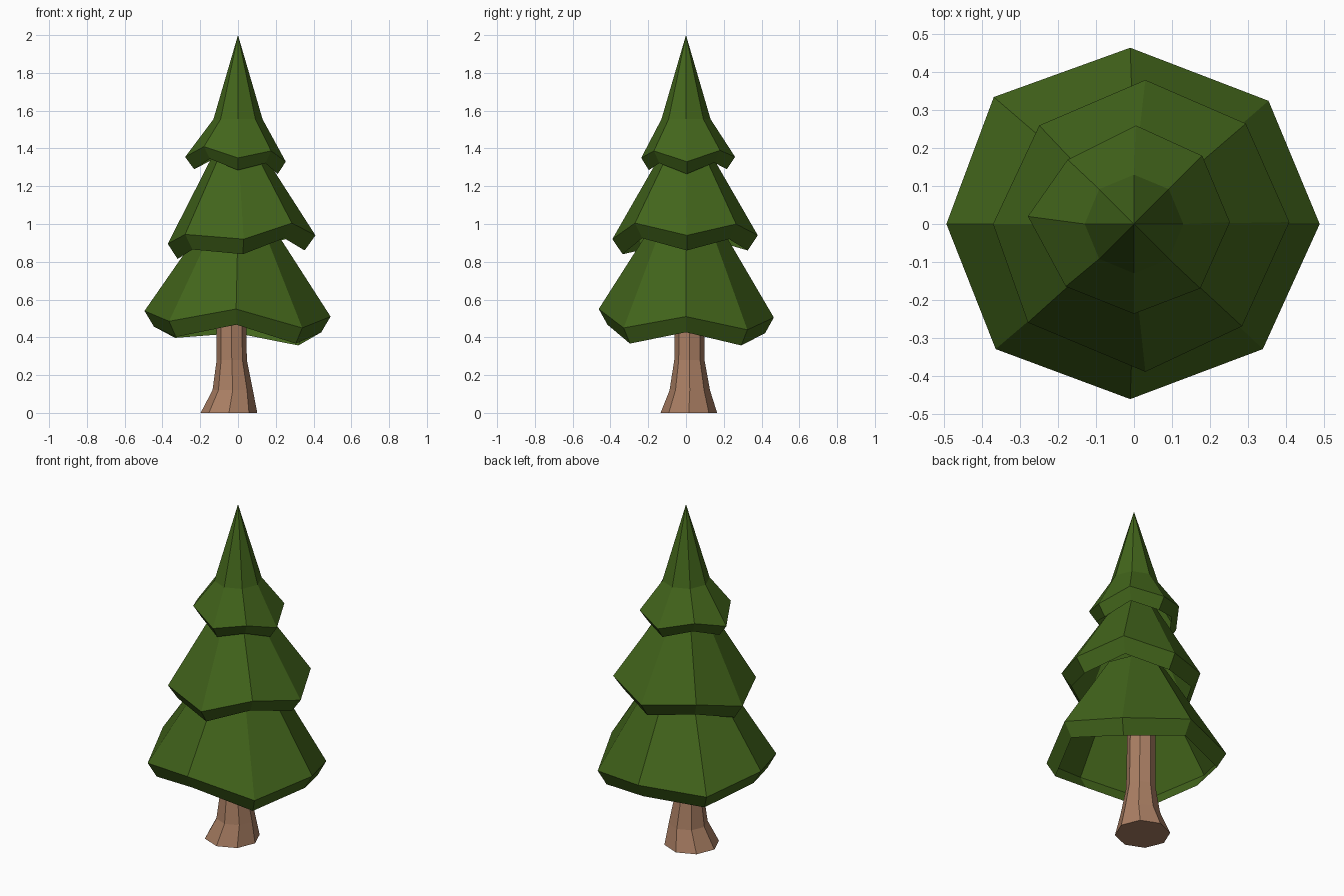
import bpy, bmesh
from math import cos, sin, pi

if "Cube" in bpy.data.objects:
    bpy.data.objects.remove(bpy.data.objects["Cube"])


def material(name, colour):
    m = bpy.data.materials.new(name)
    m.diffuse_color = colour
    m.use_nodes = True
    m.node_tree.nodes["Principled BSDF"].inputs["Base Color"].default_value = m.diffuse_color
    return m


def octagon(cx, cy, r, z):
    return [(cx + r * cos(i * pi / 4), cy + r * sin(i * pi / 4), z) for i in range(8)]


def loft(name, rings, mat, tip=None, cap=False):
    """Join rings of eight points, listed from bottom to top, with flat quads."""
    bm = bmesh.new()
    loops = [[bm.verts.new(p) for p in ring] for ring in rings]
    for low, high in zip(loops, loops[1:]):
        for i in range(8):
            j = (i + 1) % 8
            bm.faces.new((low[i], low[j], high[j], high[i]))
    if tip:
        t = bm.verts.new(tip)
        for i in range(8):
            bm.faces.new((loops[-1][i], loops[-1][(i + 1) % 8], t))
    if cap:
        bm.faces.new(loops[0][::-1])
        bm.faces.new(loops[-1])
    mesh = bpy.data.meshes.new(name)
    bm.to_mesh(mesh)
    bm.free()
    mesh.materials.append(mat)
    obj = bpy.data.objects.new(name, mesh)
    bpy.context.collection.objects.link(obj)


def tier(name, rim, scale, drop, top, tip=None):
    """Hollow skirt of branches: a rim tucked under a sloping cone."""
    lip = [(x * scale, y * scale, z - drop) for x, y, z in rim]
    loft(name, [lip, rim, top], green, tip)


green = material("needles", (0.055, 0.13, 0.011, 1))
brown = material("bark", (0.40, 0.21, 0.125, 1))

# Trunk, flared at the foot and slightly off centre
loft("trunk", [octagon(-0.048, 0.015, 0.15, 0),
               octagon(-0.028, 0.02, 0.107, 0.12),
               octagon(-0.033, 0.018, 0.08, 0.28),
               octagon(-0.037, 0.018, 0.075, 0.75)], brown, cap=True)

# Three uneven branch tiers, rim points counter-clockwise from +x
tier("lower_branches",
     [(0.49, 0, 0.51), (0.355, 0.325, 0.44), (-0.01, 0.465, 0.505), (-0.37, 0.335, 0.48),
      (-0.495, 0, 0.54), (-0.365, -0.33, 0.485), (-0.01, -0.462, 0.55), (0.34, -0.33, 0.45)],
     0.9, 0.083, octagon(0, 0, 0.175, 1.0))

tier("middle_branches",
     [(0.41, 0.005, 0.94), (0.295, 0.265, 1.0), (0.03, 0.38, 0.94), (-0.25, 0.26, 0.97),
      (-0.372, 0, 0.895), (-0.28, -0.26, 0.945), (0.03, -0.39, 0.92), (0.285, -0.27, 1.005)],
     0.86, 0.08, octagon(0, 0, 0.115, 1.4))

tier("top_branches",
     [(0.253, 0.005, 1.33), (0.18, 0.18, 1.39), (0.005, 0.26, 1.355), (-0.175, 0.17, 1.40),
      (-0.28, 0.02, 1.355), (-0.18, -0.165, 1.41), (0, -0.237, 1.35), (0.175, -0.17, 1.387)],
     0.83, 0.065, octagon(0, 0, 0.13, 1.555), (0, 0, 2))
